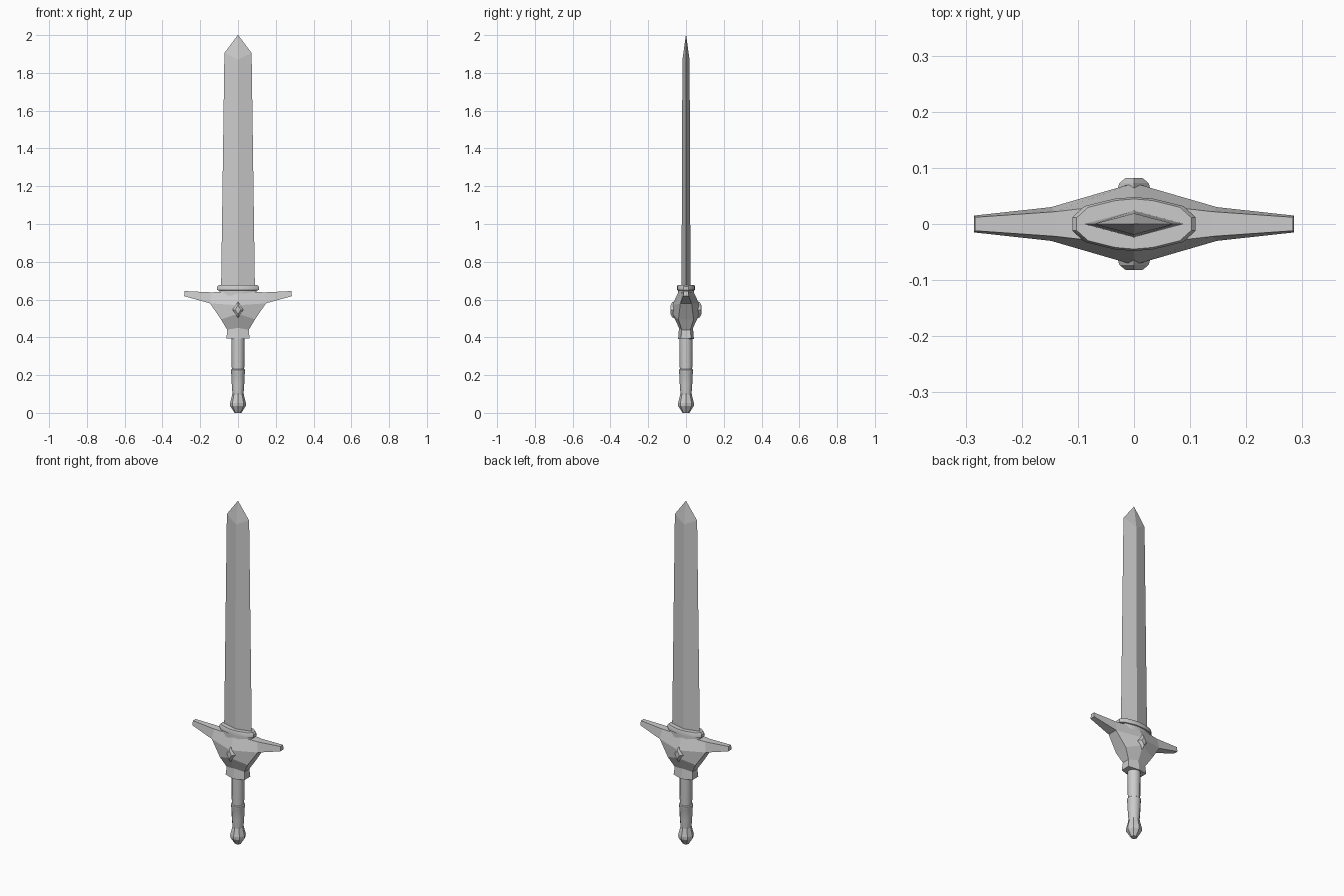
import bpy, bmesh, math

if "Cube" in bpy.data.objects:
    bpy.data.objects.remove(bpy.data.objects["Cube"])


def make(name, verts, faces, smooth=None, bevel=0):
    mesh = bpy.data.meshes.new(name)
    mesh.from_pydata(verts, [], faces)
    bm = bmesh.new()
    bm.from_mesh(mesh)
    bmesh.ops.recalc_face_normals(bm, faces=bm.faces)
    bm.to_mesh(mesh)
    bm.free()
    ob = bpy.data.objects.new(name, mesh)
    bpy.context.collection.objects.link(ob)
    if bevel:
        mod = ob.modifiers.new("bevel", "BEVEL")
        mod.width, mod.segments, mod.limit_method = bevel, 2, "ANGLE"
    if smooth:
        bpy.context.view_layer.objects.active = ob
        ob.select_set(True)
        bpy.ops.object.shade_smooth_by_angle(angle=math.radians(smooth))
        ob.select_set(False)
    return ob


def loft(name, rings, skip=(), extra=None, **kw):
    """Join equal rings with quads and cap both ends."""
    n = len(rings[0])
    verts = [p for r in rings for p in r]
    faces = [[i * n + j, i * n + (j + 1) % n, (i + 1) * n + (j + 1) % n, (i + 1) * n + j]
             for i in range(len(rings) - 1) for j in range(n) if (i, j) not in skip]
    faces += [list(range(n))[::-1], [(len(rings) - 1) * n + j for j in range(n)]]
    if extra:
        extra(verts, faces)
    return make(name, verts, faces, **kw)


def lathe(name, profile, sides, **kw):
    return loft(name, [[(r * math.cos(2 * math.pi * k / sides), r * math.sin(2 * math.pi * k / sides), z)
                        for k in range(sides)] for r, z in profile], **kw)


# Blade: diamond section, ridge ends a little below the edge shoulders
def diamond(x, y, z_edge, z_ridge):
    return [(x, 0, z_edge), (0, y, z_ridge), (-x, 0, z_edge), (0, -y, z_ridge)]


loft("blade", [diamond(.09, .024, .62, .62), diamond(.072, .019, 1.905, 1.87),
               diamond(.001, .0005, 2, 2)])

# Collar around the blade root
quarter = [(.11, .012), (.088, .032), (.035, .045), (0, .048)]
half = quarter + [(-x, y) for x, y in quarter[-2::-1]]
oval = half + [(-x, -y) for x, y in half]
loft("collar", [[(x * s, y * s, z) for x, y in oval]
                for s, z in [(.9, .62), (.9, .648), (1, .65), (1, .668), (.93, .677)]], smooth=35)


# Guard: hexagonal rings with an arm pulled out of each side
def hexagon(xs, ys, zs, yc, zc):
    return [(xs, -ys, zs), (xs, ys, zs), (0, yc, zc), (-xs, ys, zs), (-xs, -ys, zs), (0, -yc, zc)]


def arms(verts, faces):
    for sx, cols in ((1, (0, 1)), (-1, (4, 3))):
        root = [18 + cols[0], 18 + cols[1], 24 + cols[1], 24 + cols[0]]
        b = len(verts)
        verts += [(sx * .285, -.015, .618), (sx * .285, .015, .618),
                  (sx * .283, .012, .645), (sx * .283, -.012, .645)]
        faces += [[root[k], root[(k + 1) % 4], b + (k + 1) % 4, b + k] for k in range(4)]
        faces.append([b, b + 1, b + 2, b + 3])


loft("guard", [hexagon(.061, .027, .395, .042, .39), hexagon(.057, .023, .44, .037, .45),
               hexagon(.09, .04, .495, .073, .525), hexagon(.148, .03, .58, .073, .57),
               hexagon(.14, .022, .638, .038, .645)],
     skip={(3, 0), (3, 3)}, extra=arms)

# Gems on front and back
for name, s in (("front_gem", -1), ("back_gem", 1)):
    loft(name, [[(x, s * y, .546), (0, s * y, .546 + z), (-x, s * y, .546), (0, s * y, .546 - z)]
                for x, z, y in [(.03, .045, .06), (.026, .04, .073), (.015, .024, .082)]])

# Grip with a raised ring, and the faceted pommel
lathe("grip", [(.035, .40), (.033, .232), (.038, .228), (.038, .218), (.036, .212),
               (.033, .15), (.029, .095)], 12, smooth=30)
lathe("pommel", [(.030, .105), (.031, .095), (.042, .052), (.041, .036), (.018, 0)], 8)
